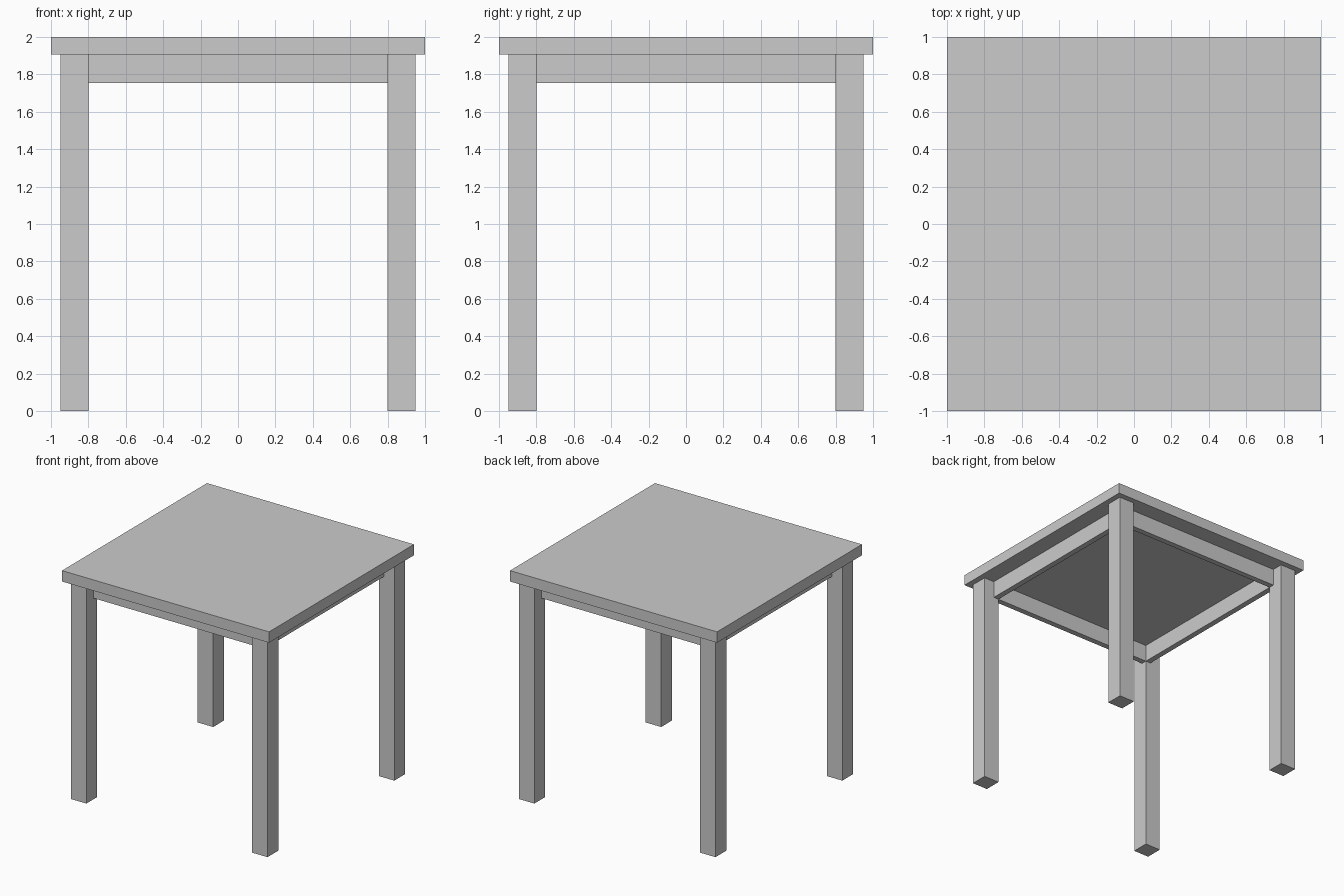
import bpy

if "Cube" in bpy.data.objects:
    bpy.data.objects.remove(bpy.data.objects["Cube"])

TOP_UNDERSIDE = 1.905
APRON_BOTTOM = 1.755


def box(name, low, high):
    """Axis-aligned box between two opposite corners."""
    bpy.ops.mesh.primitive_cube_add(
        size=1, location=[(a + b) / 2 for a, b in zip(low, high)])
    obj = bpy.context.object
    obj.name = name
    obj.scale = [b - a for a, b in zip(low, high)]
    bpy.ops.object.transform_apply(location=False, rotation=False, scale=True)
    return obj


# Square table top
box("table_top", (-1, -1, TOP_UNDERSIDE), (1, 1, 2))

# Four square legs
for side, sx in (("left", -1), ("right", 1)):
    for end, sy in (("front", -1), ("back", 1)):
        x, y = sx * 0.875, sy * 0.875
        box(f"{end}_{side}_leg", (x - 0.075, y - 0.075, 0),
            (x + 0.075, y + 0.075, TOP_UNDERSIDE))

# Thin apron rails between the legs, flush with their inner faces
for name, s in (("front", -1), ("back", 1)):
    y = s * 0.825
    box(f"{name}_apron", (-0.8, y - 0.025, APRON_BOTTOM),
        (0.8, y + 0.025, TOP_UNDERSIDE))
for name, s in (("left", -1), ("right", 1)):
    x = s * 0.825
    box(f"{name}_apron", (x - 0.025, -0.8, APRON_BOTTOM),
        (x + 0.025, 0.8, TOP_UNDERSIDE))
